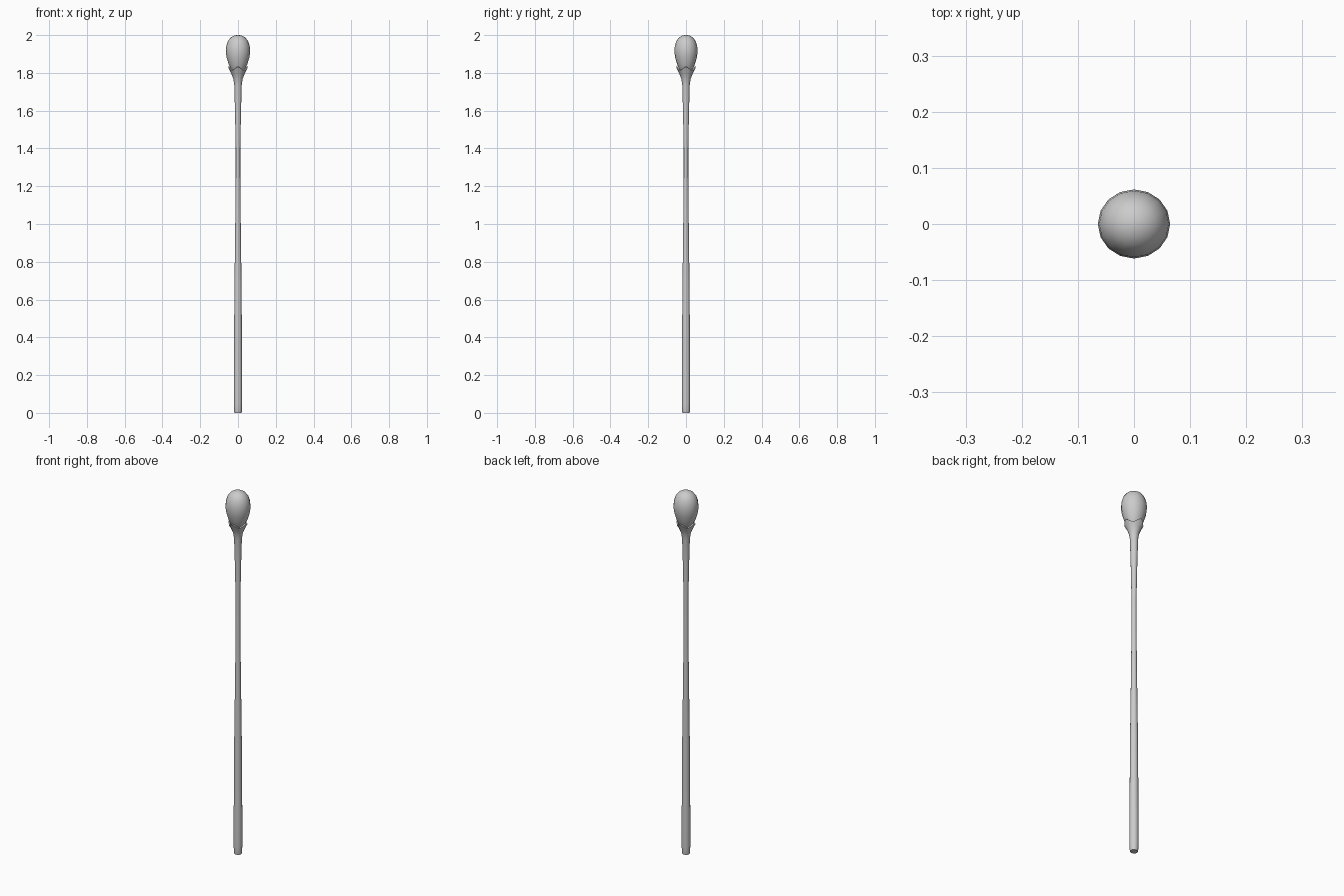
import bpy, bmesh, math

if "Cube" in bpy.data.objects:
    bpy.data.objects.remove(bpy.data.objects["Cube"])


def lathe(name, profile, sides, cap_ends=True, shape=None):
    """Stack rings of (radius, z); shape may adjust each ring point."""
    bm = bmesh.new()
    rings = []
    for i, (r, z) in enumerate(profile):
        ring = []
        for k in range(sides):
            a = 2 * math.pi * k / sides
            rr, zz = shape(i, a, r, z) if shape else (r, z)
            ring.append(bm.verts.new((rr * math.cos(a), rr * math.sin(a), zz)))
        rings.append(ring)
    for lo, hi in zip(rings, rings[1:]):
        for k in range(sides):
            n = (k + 1) % sides
            bm.faces.new((lo[k], lo[n], hi[n], hi[k]))
    if cap_ends:
        bm.faces.new(rings[0][::-1])
        bm.faces.new(rings[-1])
    mesh = bpy.data.meshes.new(name)
    bm.to_mesh(mesh)
    bm.free()
    obj = bpy.data.objects.new(name, mesh)
    bpy.context.collection.objects.link(obj)
    bpy.ops.object.select_all(action='DESELECT')
    obj.select_set(True)
    bpy.context.view_layer.objects.active = obj
    bpy.ops.object.shade_smooth_by_angle(angle=math.radians(50))
    return obj


# Shaft flaring into a four-pointed cup that holds the head
shaft_profile = [(0.019, 0), (0.021, 0.012), (0.022, 0.045), (0.022, 0.2),
                 (0.019, 0.65), (0.014, 1.05), (0.012, 1.25), (0.012, 1.4),
                 (0.016, 1.6), (0.020, 1.74), (0.025, 1.77), (0.036, 1.797),
                 (0.049, 1.822), (0.043, 1.824), (0.024, 1.795)]
RIM = (12, 13)


def petals(i, a, r, z):
    if i in RIM:
        w = math.cos(4 * a)
        return r + 0.004 * w, z + 0.011 * w
    return r, z


lathe("shaft", shaft_profile, 16, shape=petals)

# Egg-shaped head, slightly wider across x
egg_profile = [(0.010, 1.784), (0.024, 1.797), (0.037, 1.818), (0.049, 1.845),
               (0.060, 1.880), (0.0645, 1.912), (0.062, 1.942), (0.053, 1.969),
               (0.039, 1.987), (0.021, 1.997), (0.006, 2.0)]
egg = lathe("egg_head", egg_profile, 16)
for v in egg.data.vertices:
    v.co.y *= 0.955
